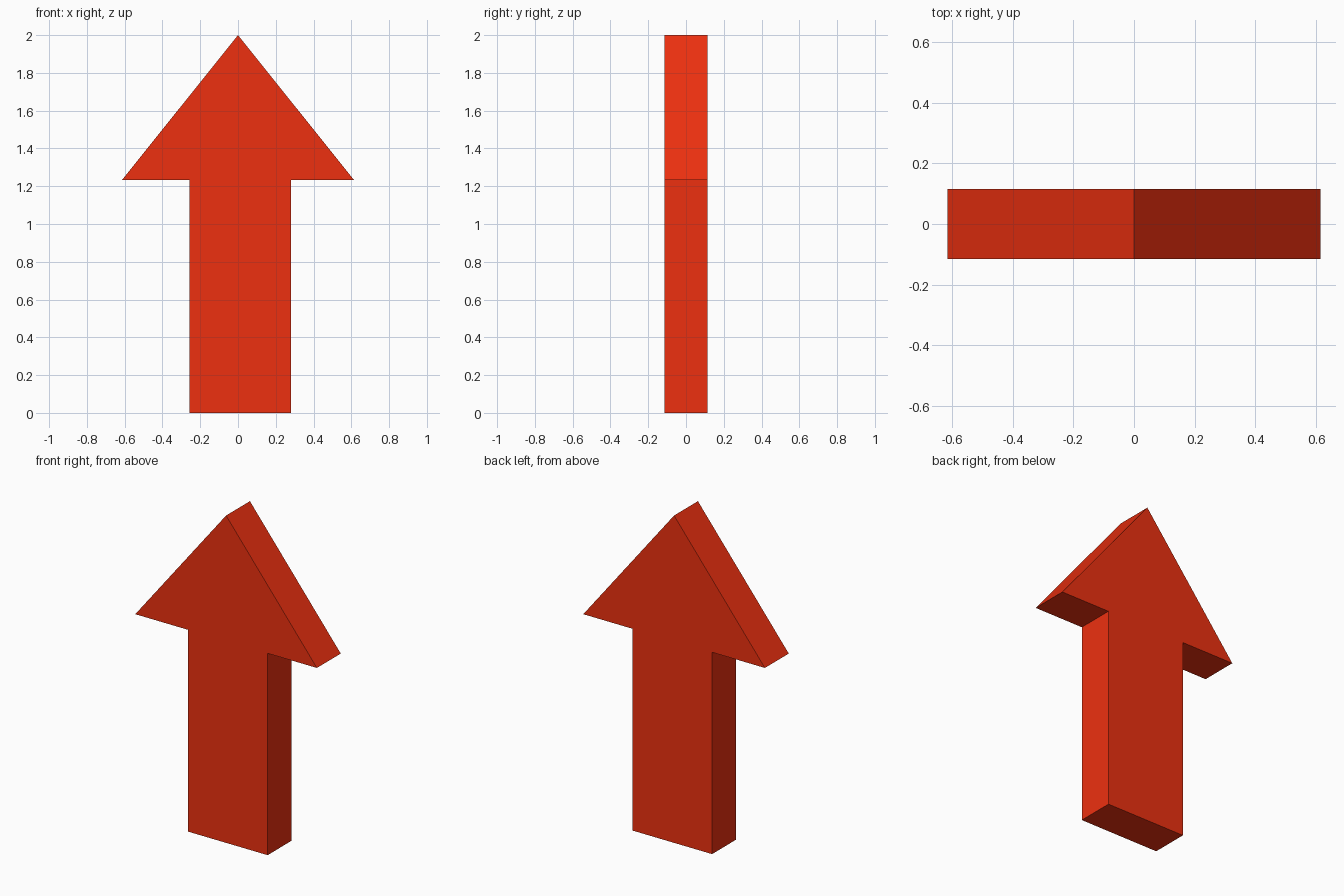
import bpy
import bmesh

if "Cube" in bpy.data.objects:
    bpy.data.objects.remove(bpy.data.objects["Cube"])

HALF_DEPTH = 0.115

red = bpy.data.materials.new("red")
red.diffuse_color = (0.85, 0.03, 0.005, 1)
red.use_nodes = True
red.node_tree.nodes["Principled BSDF"].inputs["Base Color"].default_value = red.diffuse_color


def prism(name, outline):
    """Extrude an XZ outline from the front (-y) to the back (+y)."""
    bm = bmesh.new()
    face = bm.faces.new([bm.verts.new((x, -HALF_DEPTH, z)) for x, z in outline])
    result = bmesh.ops.extrude_face_region(bm, geom=[face], use_keep_orig=True)
    verts = [g for g in result["geom"] if isinstance(g, bmesh.types.BMVert)]
    bmesh.ops.translate(bm, verts=verts, vec=(0, 2 * HALF_DEPTH, 0))
    bmesh.ops.recalc_face_normals(bm, faces=bm.faces)
    mesh = bpy.data.meshes.new(name)
    bm.to_mesh(mesh)
    bm.free()
    mesh.materials.append(red)
    obj = bpy.data.objects.new(name, mesh)
    bpy.context.collection.objects.link(obj)
    return obj


# Rectangular shaft, slightly off centre to the right
prism("arrow_shaft", [(-0.257, 0), (0.281, 0), (0.281, 1.233), (-0.257, 1.233)])

# Triangular head
prism("arrow_head", [(-0.614, 1.233), (0.614, 1.233), (0, 2)])
